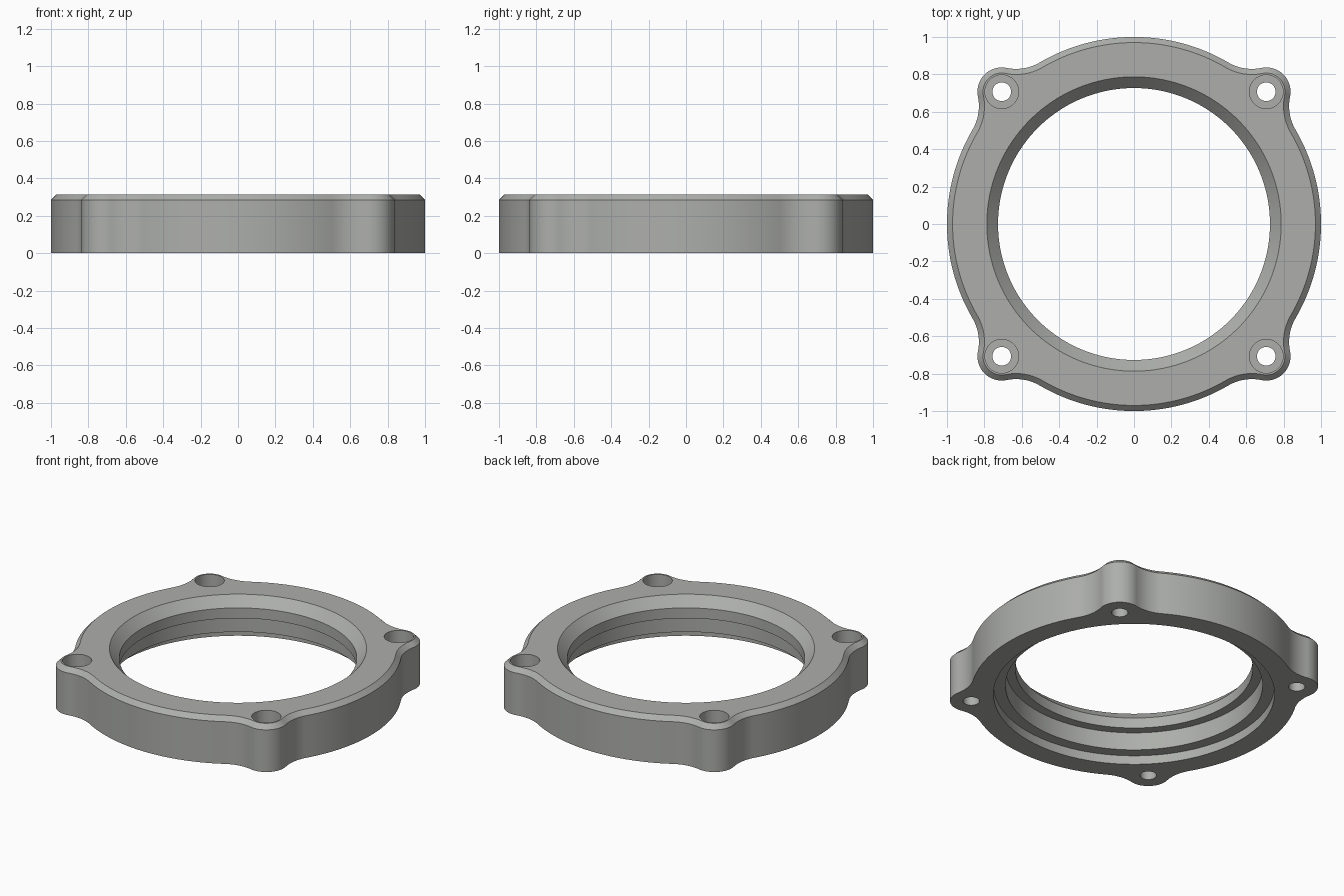
import bpy, bmesh, math
from mathutils import Vector

if "Cube" in bpy.data.objects:
    bpy.data.objects.remove(bpy.data.objects["Cube"])

HEIGHT, CHAMFER = 0.315, 0.03
LOBE_R, FILLET_R = 0.13, 0.25      # bolt lobes lie on the unit circle
HOLE_R, BORE_R, SEAT_Z = 0.05, 0.09, 0.15


def arc(cx, cy, r, a0, a1, n):
    """Points along an arc, leaving out the last one."""
    return [(cx + r * math.cos(a0 + (a1 - a0) * i / n),
             cy + r * math.sin(a0 + (a1 - a0) * i / n)) for i in range(n)]


def circle(cx, cy, r, n):
    return arc(cx, cy, r, 0, 2 * math.pi, n)


def outline(inset):
    """Round flange with four lobes blended in by concave fillets."""
    d = 1 + FILLET_R
    s = FILLET_R + LOBE_R
    half = math.acos((d * d + 1 - s * s) / (2 * d))   # fillet centre, from lobe axis
    fx, fy = d * math.cos(half), d * math.sin(half)
    tip = math.atan2(fy, fx - 1)                      # lobe tangent direction
    R, r, f = 1 - inset, LOBE_R - inset, FILLET_R + inset
    # one quarter, with the lobe on the x axis
    pts = arc(fx, -fy, f, math.pi - half, math.pi - tip, 14)
    pts += arc(1, 0, r, -tip, tip, 28)
    pts += arc(fx, fy, f, math.pi + tip, math.pi + half, 14)
    pts += arc(0, 0, R, half, math.pi / 2 - half, 32)
    result = []
    for k in range(4):
        a = math.pi / 4 + k * math.pi / 2
        c, sn = math.cos(a), math.sin(a)
        result += [(x * c - y * sn, x * sn + y * c) for x, y in pts]
    return result


bm = bmesh.new()


def ring(points, z):
    verts = [bm.verts.new((x, y, z)) for x, y in points]
    for i, v in enumerate(verts):
        bm.edges.new((v, verts[(i + 1) % len(verts)]))
    return verts


def skin(rings):
    """Join rings of equal length with quads; return first and last ring."""
    for a, b in zip(rings, rings[1:]):
        for i in range(len(a)):
            j = (i + 1) % len(a)
            bm.faces.new((a[i], a[j], b[j], b[i]))
    return rings[0], rings[-1]


def cap(loops, normal):
    """Flat face between an outer loop and the holes in it."""
    edges = [bm.edges.get((l[i], l[(i + 1) % len(l)]))
             for l in loops for i in range(len(l))]
    bmesh.ops.triangle_fill(bm, edges=edges, use_beauty=True, normal=Vector(normal))


# outer wall and top chamfer
parts = [skin([ring(outline(0), 0), ring(outline(0), HEIGHT - CHAMFER),
               ring(outline(CHAMFER), HEIGHT)])]

# stepped centre opening with a chamfered top
profile = [(0.86, 0), (0.86, 0.06), (0.787, 0.06), (0.787, 0.18),
           (0.727, 0.18), (0.727, 0.25), (0.787, HEIGHT)]
parts.append(skin([ring(circle(0, 0, r, 128), z) for r, z in profile]))

# counterbored bolt holes
bolt = [(HOLE_R, 0), (HOLE_R, SEAT_Z), (BORE_R, SEAT_Z), (BORE_R, HEIGHT)]
p = math.sqrt(0.5)
for sx in (-1, 1):
    for sy in (-1, 1):
        parts.append(skin([ring(circle(sx * p, sy * p, r, 40), z) for r, z in bolt]))

# bottom and top faces
cap([a for a, b in parts], (0, 0, -1))
cap([b for a, b in parts], (0, 0, 1))
bmesh.ops.recalc_face_normals(bm, faces=bm.faces)

mesh = bpy.data.meshes.new("flange_ring")
bm.to_mesh(mesh)
bm.free()
flange = bpy.data.objects.new("flange_ring", mesh)
bpy.context.collection.objects.link(flange)

metal = bpy.data.materials.new("grey_metal")
metal.diffuse_color = (0.42, 0.43, 0.41, 1)
metal.use_nodes = True
metal.node_tree.nodes["Principled BSDF"].inputs["Base Color"].default_value = metal.diffuse_color
mesh.materials.append(metal)

bpy.context.view_layer.objects.active = flange
flange.select_set(True)
bpy.ops.object.shade_smooth_by_angle(angle=math.radians(30))
